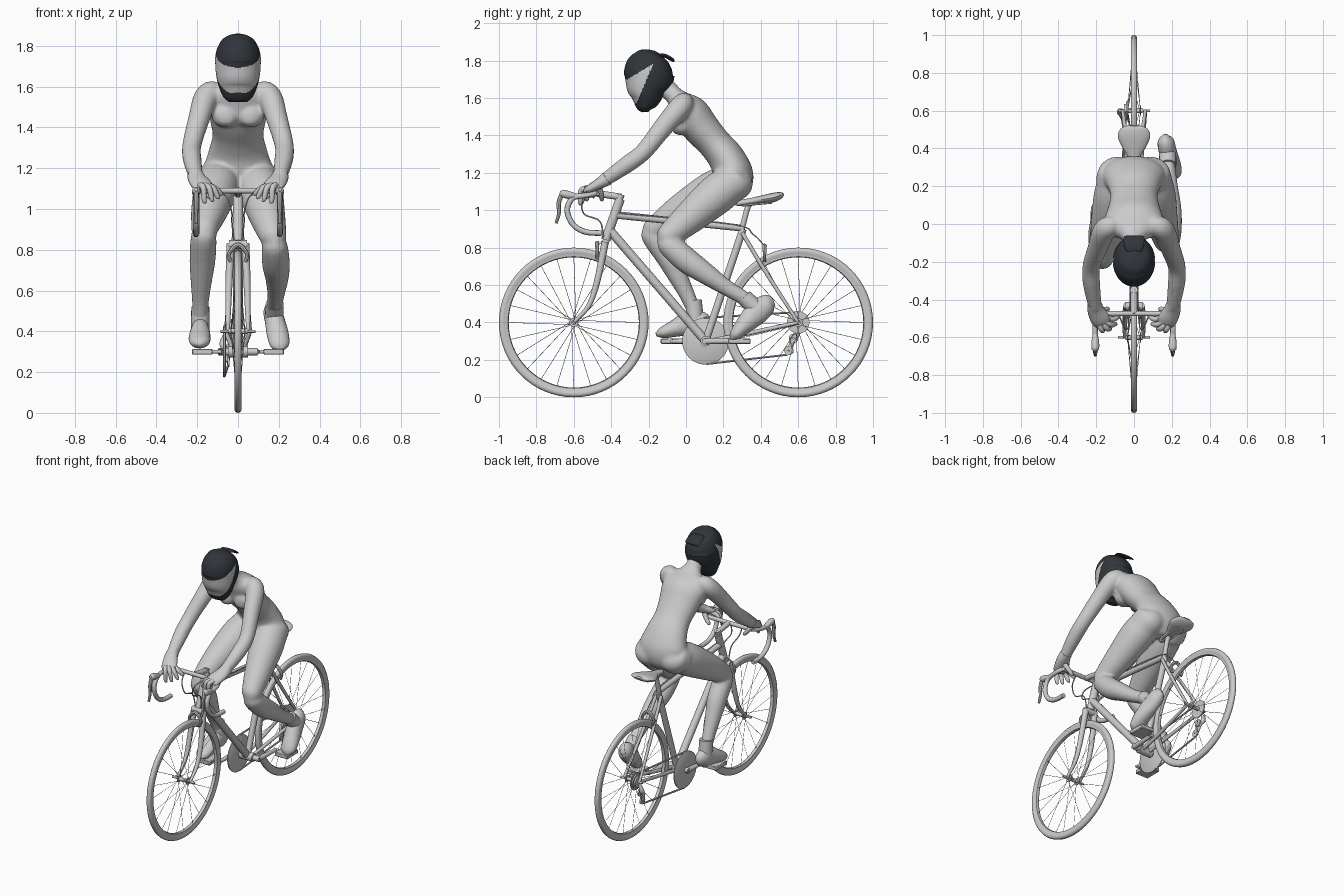
import bpy, bmesh, math
from mathutils import Vector


def loft(bm, keys, seg=12, sub=5):
    """Sweep an ellipse along a smooth path; key = (x, y, z, half_width[, half_depth])."""
    keys = [Vector(tuple(k) + (k[3],) * (5 - len(k))) for k in keys]
    pts = keys
    if len(keys) > 2 and sub > 1:
        ext = [2 * keys[0] - keys[1]] + keys + [2 * keys[-1] - keys[-2]]
        pts = []
        for a, b, c, d in zip(ext, ext[1:], ext[2:], ext[3:]):
            for j in range(sub):
                t = j / sub
                pts.append(0.5 * (2 * b + (c - a) * t + (2 * a - 5 * b + 4 * c - d) * t * t
                                  + (3 * b - a - 3 * c + d) * t ** 3))
        pts.append(keys[-1])
    pos = [Vector(p[:3]) for p in pts]
    side = Vector((0, 0, 1)) if abs((pos[1] - pos[0]).normalized().x) > 0.8 else Vector((1, 0, 0))
    rings = []
    for i, p in enumerate(pos):
        t = (pos[min(i + 1, len(pos) - 1)] - pos[max(i - 1, 0)]).normalized()
        side = (side - t * side.dot(t)).normalized()
        up = t.cross(side)
        a, b = max(pts[i][3], 0.001), max(pts[i][4], 0.001)
        ang = [2 * math.pi * k / seg for k in range(seg)]
        rings.append([bm.verts.new(p + side * a * math.cos(w) + up * b * math.sin(w)) for w in ang])
    for r, s in zip(rings, rings[1:]):
        for k in range(seg):
            bm.faces.new((r[k], r[(k + 1) % seg], s[(k + 1) % seg], s[k]))
    bm.faces.new(rings[0])
    bm.faces.new(rings[-1])


def finish(name, bm, angle=40):
    bmesh.ops.recalc_face_normals(bm, faces=bm.faces)
    me = bpy.data.meshes.new(name)
    bm.to_mesh(me)
    bm.free()
    for p in me.polygons:
        p.use_smooth = True
    me.set_sharp_from_angle(angle=math.radians(angle))
    ob = bpy.data.objects.new(name, me)
    bpy.context.collection.objects.link(ob)
    return ob


def tubes(name, paths, seg=12, sub=5, angle=40):
    bm = bmesh.new()
    for keys in paths:
        loft(bm, keys, seg, sub)
    return finish(name, bm, angle)


def both(keys):
    """The path and its mirror image across x = 0."""
    return [[(s * k[0],) + tuple(k[1:]) for k in keys] for s in (1, -1)]


def lathe(name, profile, y, z, seg=64):
    """Closed (x, radius) profile turned about an x-parallel axis."""
    bm = bmesh.new()
    rings = [[bm.verts.new((x, y + r * math.cos(2 * math.pi * i / seg), z + r * math.sin(2 * math.pi * i / seg)))
              for x, r in profile] for i in range(seg)]
    n = len(profile)
    for i in range(seg):
        r, s = rings[i], rings[(i + 1) % seg]
        for k in range(n):
            bm.faces.new((r[k], r[(k + 1) % n], s[(k + 1) % n], s[k]))
    return finish(name, bm)


def box(name, c, size):
    bm = bmesh.new()
    bmesh.ops.create_cube(bm, size=1)
    for v in bm.verts:
        v.co = Vector(c) + Vector([v.co[i] * size[i] for i in range(3)])
    bmesh.ops.bevel(bm, geom=bm.edges[:], offset=0.004, segments=1, affect='EDGES')
    return finish(name, bm)


# wheels: tyre, hub, spokes
for tag, wy in (("front", -0.6), ("rear", 0.6)):
    lathe(tag + "_tyre", [(0, .4), (.01, .397), (.017, .387), (.016, .375), (.012, .366), (.011, .352), (0, .348),
                          (-.011, .352), (-.012, .366), (-.016, .375), (-.017, .387), (-.01, .397)], wy, .4)
    tubes(tag + "_hub", [[(-.045, wy, .4, .013), (.045, wy, .4, .013)], [(-.085, wy, .4, .007), (.085, wy, .4, .007)],
                         [(-.036, wy, .4, .024), (-.031, wy, .4, .024)], [(.031, wy, .4, .024), (.036, wy, .4, .024)]])
    spokes = []
    for i in range(24):
        a, s = 2 * math.pi * i / 24, 1 if i % 2 else -1
        h = a + (0.6 if i % 4 < 2 else -0.6)
        spokes.append([(s * .033, wy + .02 * math.cos(h), .4 + .02 * math.sin(h), .0014),
                       (s * .004, wy + .352 * math.cos(a), .4 + .352 * math.sin(a), .0014)])
    tubes(tag + "_spokes", spokes, seg=4)

# frame and fork
tubes("frame", [
    [(0, -.352, 1.06, .025), (0, -.43, .84, .025)],
    [(0, -.375, .975, .02), (0, .295, .905, .018)],
    [(0, -.405, .89, .024), (0, .105, .30, .024)],
    [(0, .105, .30, .02), (0, .305, .90, .02)],
    [(-.05, .105, .30, .028), (.05, .105, .30, .028)],
] + both([(.018, .30, .88, .011), (.035, .42, .68, .011), (.06, .6, .4, .009)])
  + both([(.025, .12, .30, .012), (.035, .3, .335, .012), (.06, .6, .4, .01)]))
tubes("fork", both([(.036, -.432, .83, .02), (.045, -.475, .62, .017), (.048, -.52, .49, .013), (.05, -.6, .4, .009)])
      + [[(-.045, -.435, .825, .022), (.045, -.435, .825, .022)]])

# brakes: a horseshoe over each tyre
for tag, y, z in (("front", -.475, .80), ("rear", .42, .785)):
    tubes(tag + "_brake", [[(-.035, y, z - .06, .009), (-.045, y, z - .02, .009), (0, y, z + .025, .012),
                            (.045, y, z - .02, .009), (.035, y, z - .06, .009)]], seg=8)

# stem, handlebar, levers and cables
tubes("stem", [[(0, -.37, 1.02, .017), (0, -.347, 1.085, .02)], [(0, -.345, 1.07, .018), (0, -.475, 1.09, .018)]])
half = [(.15, -.475, 1.09, .014), (.185, -.482, 1.09, .014), (.205, -.53, 1.08, .014), (.205, -.605, 1.065, .015),
        (.205, -.635, 1.0, .015), (.205, -.605, .925, .015), (.205, -.54, .885, .015), (.205, -.45, .877, .015)]
tubes("handlebar", [both(half)[1][::-1] + half])
tubes("brake_hoods", both([(.205, -.58, 1.075, .012), (.205, -.62, 1.08, .02), (.205, -.66, 1.09, .02),
                           (.205, -.675, 1.095, .008)]))
tubes("brake_levers", both([(.205, -.66, 1.095, .013), (.205, -.68, 1.04, .012), (.205, -.68, .98, .01),
                            (.205, -.695, .93, .008)]), seg=8)
tubes("cables", both([(.08, -.48, 1.08, .004), (.05, -.55, 1.05, .004), (.03, -.545, .98, .004),
                      (.03, -.46, .94, .004), (.02, -.44, .84, .004)])
      + [[(.018, -.36, .985, .004), (.018, .25, .925, .004), (.01, .36, .87, .004), (.01, .42, .81, .004)]], seg=6)

# seat and post
tubes("seat_post", [[(0, .29, .86, .015), (0, .325, 1.0, .015), (0, .345, 1.04, .015)],
                    [(.025, .30, 1.025, .005), (.025, .46, 1.04, .005)],
                    [(-.025, .30, 1.025, .005), (-.025, .46, 1.04, .005)]])
tubes("seat", [[(0, .262, 1.03, .01, .006), (0, .28, 1.037, .022, .015), (0, .35, 1.048, .032, .018),
                (0, .41, 1.058, .065, .022), (0, .465, 1.068, .086, .025), (0, .505, 1.08, .07, .018),
                (0, .522, 1.088, .03, .006)]], seg=20)

# drivetrain on the -x side
lathe("chainring", [(-.06, .005), (-.06, .118), (-.064, .125), (-.07, .125), (-.074, .118), (-.074, .005)], .105, .30)
lathe("sprockets", [(-.028, .005), (-.028, .06), (-.034, .06), (-.034, .048), (-.042, .048), (-.042, .036),
                    (-.052, .036), (-.052, .005)], .6, .4, 32)
for i, (y, z) in enumerate(((.575, .315), (.55, .25))):
    lathe("derailleur_pulley_%d" % i, [(-.042, .004), (-.042, .025), (-.052, .025), (-.052, .004)], y, z, 20)
tubes("derailleur_arm", [[(-.06, .60, .39, .01), (-.075, .595, .34, .016), (-.065, .575, .315, .014),
                          (-.056, .55, .25, .011)]])
tubes("chain", [[(-.067, .095, .425, .006), (-.042, .595, .455, .006)],
                [(-.067, .11, .178, .006), (-.05, .545, .228, .006)],
                [(-.047, .57, .235, .006), (-.045, .555, .32, .006)]], seg=6)
for tag, s in (("right", -1), ("left", 1)):
    py = .105 + s * .18
    tubes(tag + "_crank", [[(s * .04, .105, .30, .018), (s * .095, .105, .30, .018)],
                           [(s * .085, .105, .30, .017), (s * .095, py, .30, .012)],
                           [(s * .08, py, .30, .009), (s * .21, py, .30, .009)]])
    box(tag + "_pedal", (s * .175, py, .30), (.10, .12, .028))

# rider body: lofted torso, arms and legs fused into one skin
bm = bmesh.new()
loft(bm, [(0, .285, 1.06, .04, .03), (0, .275, 1.11, .125, .08), (0, .255, 1.19, .168, .105), (0, .215, 1.28, .145, .097),
          (0, .15, 1.36, .125, .09), (0, .08, 1.44, .138, .098), (0, .02, 1.52, .155, .1), (0, -.03, 1.575, .14, .07),
          (0, -.06, 1.61, .075, .05), (0, -.095, 1.645, .05, .05), (0, -.15, 1.70, .045, .045)], 32)
for keys in both([(.06, .03, 1.50, .07, .04), (.062, -.02, 1.46, .07, .062), (.06, -.05, 1.435, .055, .045),
                  (.06, -.07, 1.42, .02, .012)]):
    loft(bm, keys, 20)
for keys in both([(.08, .01, 1.58, .03), (.125, -.01, 1.575, .055), (.16, -.04, 1.54, .06), (.192, -.125, 1.44, .053),
                  (.226, -.225, 1.315, .047), (.225, -.315, 1.245, .046), (.207, -.43, 1.165, .036),
                  (.2, -.46, 1.145, .03), (.195, -.47, 1.14, .01)]):
    loft(bm, keys, 20)
for keys in both([(.08, .32, 1.21, .03), (.085, .285, 1.17, .095), (.1, .22, 1.13, .105)]):
    loft(bm, keys, 24)
legs = [
    [(.085, .28, 1.17, .09), (.11, .17, 1.09, .108), (.142, .03, .97, .09), (.168, -.075, .88, .07),
     (.178, -.115, .845, .056), (.18, -.145, .82, .015)],
    [(.178, -.135, .86, .02), (.18, -.1, .825, .06), (.186, .0, .735, .068), (.191, .10, .665, .058),
     (.187, .21, .59, .044), (.18, .31, .53, .038), (.178, .36, .49, .03)],
    [(-.085, .28, 1.17, .09), (-.105, .15, 1.105, .108), (-.138, -.02, 1.0, .092), (-.16, -.14, .92, .07),
     (-.166, -.19, .885, .057), (-.168, -.225, .86, .015)],
    [(-.167, -.215, .92, .02), (-.168, -.185, .875, .06), (-.174, -.10, .755, .064), (-.18, -.045, .65, .053),
     (-.184, .005, .55, .042), (-.185, .035, .48, .038), (-.185, .05, .43, .03)],
]
for keys in legs:
    loft(bm, keys, 24)
body = finish("rider_body", bm, 180)
rm = body.modifiers.new("fuse", 'REMESH')
rm.mode, rm.voxel_size, rm.use_smooth_shade = 'VOXEL', 0.01, True
sm = body.modifiers.new("soften", 'SMOOTH')
sm.factor, sm.iterations = 0.5, 6

# hands: palm, four spread fingers and a thumb
hand = both([(.21, -.42, 1.17, .038), (.2, -.46, 1.145, .046, .03), (.178, -.505, 1.12, .052, .024),
             (.16, -.53, 1.105, .04, .017), (.155, -.54, 1.10, .01, .008)])
for k, (bx, by, ex, ey, ez) in enumerate(((.15, -.49, .078, -.495, 1.066), (.155, -.512, .09, -.53, 1.05),
                                         (.165, -.53, .118, -.555, 1.038), (.185, -.535, .155, -.565, 1.03))):
    hand += both([(bx, by, 1.118, .015), ((bx + ex) / 2, (by + ey) / 2 - .012, 1.103, .014),
                  (ex + .01, ey, ez + .012, .012), (ex, ey, ez, .004)])
hand += both([(.19, -.47, 1.13, .018), (.165, -.455, 1.09, .015), (.14, -.45, 1.06, .012), (.13, -.45, 1.05, .004)])
tubes("hands", hand, 12, angle=60)

# shoes
tubes("right_shoe", [[(-.183, .122, .375, .015, .025), (-.183, .088, .395, .043, .06), (-.185, .02, .397, .046, .066),
                      (-.188, -.06, .368, .054, .046), (-.187, -.125, .346, .046, .031), (-.185, -.16, .336, .015, .01)],
                     [(-.185, .04, .52, .044), (-.185, .05, .41, .046)]], 20, angle=60)
tubes("left_shoe", [[(.166, .468, .515, .015, .025), (.168, .437, .5, .043, .053), (.18, .377, .452, .048, .064),
                     (.195, .31, .385, .054, .048), (.205, .262, .332, .046, .031), (.21, .243, .308, .015, .01)],
                    [(.18, .31, .535, .044), (.178, .37, .48, .046)]], 20, angle=60)

# helmet: dark shell with a grey visor
profile = [(1.525, -.235, -.2, .045), (1.55, -.268, -.17, .072), (1.6, -.295, -.13, .094), (1.65, -.32, -.1, .106),
           (1.7, -.332, -.068, .111), (1.75, -.326, -.06, .111), (1.795, -.285, -.065, .097), (1.825, -.235, -.085, .07),
           (1.843, -.17, -.13, .015)]
bm = bmesh.new()
loft(bm, [(0, (a + b) / 2, h, hw, (b - a) / 2) for h, a, b, hw in profile], 128, 14)
helmet = finish("helmet", bm, 60)
dark = bpy.data.materials.new("dark_shell")
dark.diffuse_color = (.03, .036, .044, 1)
grey = bpy.data.materials.new("visor_grey")
grey.diffuse_color = (.8, .8, .8, 1)
helmet.data.materials.append(dark)
helmet.data.materials.append(grey)
for p in helmet.data.polygons:
    c = p.center
    if c.z > 1.57 + (c.y + .27) * .3 and c.z < 1.69 + (c.y + .33) * .6 and c.y < -.18 + (c.z - 1.77) * .43:
        p.material_index = 1
# low ridge at the back of the helmet
fin = tubes("helmet_spoiler", [[(0, -.17, 1.828, .03, .008), (0, -.12, 1.828, .05, .01), (0, -.078, 1.808, .055, .01),
                                (0, -.064, 1.795, .05, .005)]], 16)
fin.data.materials.append(dark)
